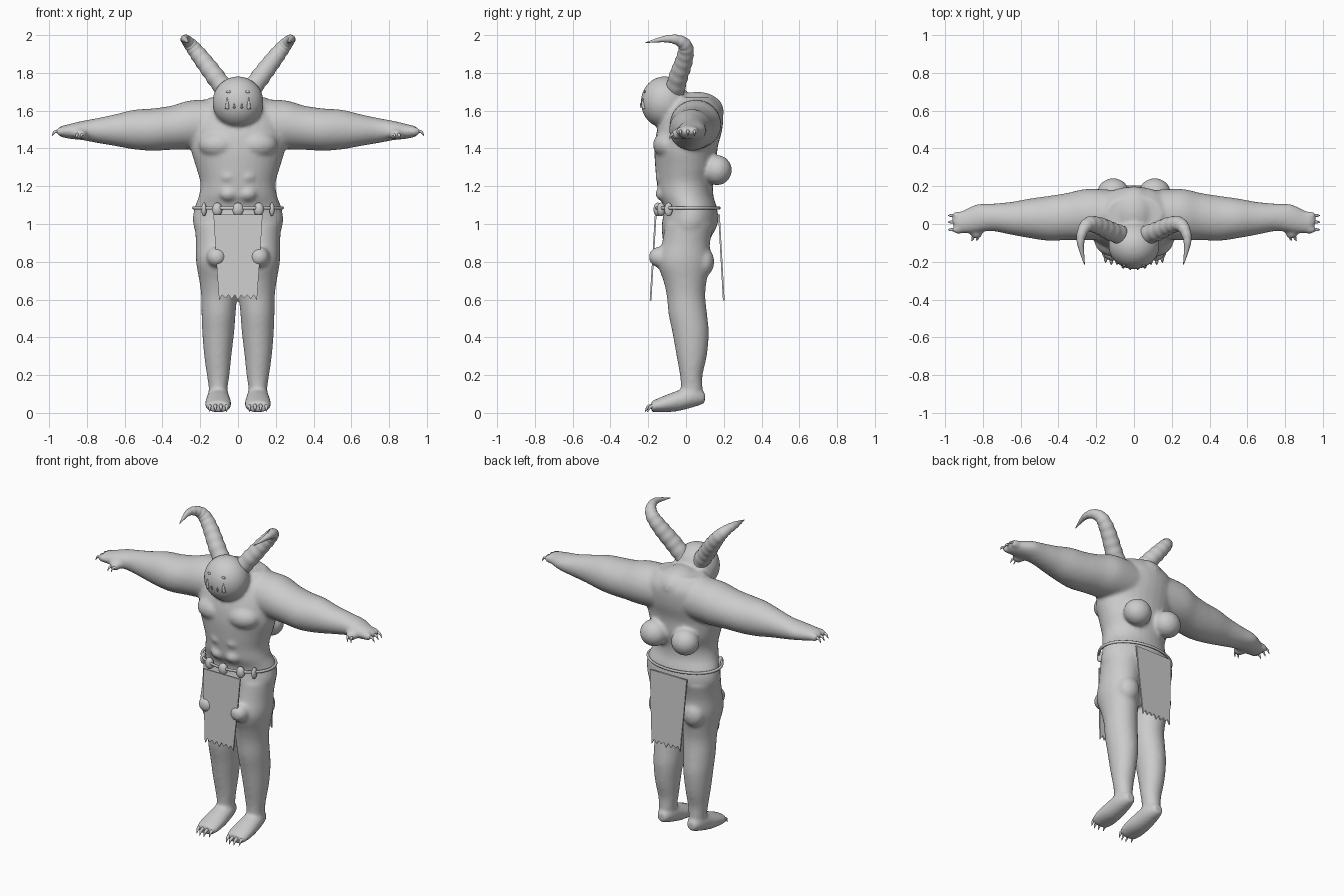
import bpy, bmesh, math
from mathutils import Vector, Matrix

if bpy.data.objects.get("Cube"):
    bpy.data.objects.remove(bpy.data.objects["Cube"], do_unlink=True)

grey = bpy.data.materials.new("plain grey")
grey.use_nodes = True
grey.diffuse_color = (0.6, 0.6, 0.6, 1)
grey.node_tree.nodes["Principled BSDF"].inputs["Base Color"].default_value = (0.6, 0.6, 0.6, 1)


def finish(bm, name, smooth=True):
    bmesh.ops.recalc_face_normals(bm, faces=bm.faces)
    for f in bm.faces:
        f.smooth = smooth
    mesh = bpy.data.meshes.new(name)
    bm.to_mesh(mesh)
    bm.free()
    mesh.materials.append(grey)
    ob = bpy.data.objects.new(name, mesh)
    bpy.context.collection.objects.link(ob)
    return ob


def spline(rows, steps):
    """Catmull-Rom interpolation of equal-length rows."""
    out = []
    for i in range(len(rows) - 1):
        a, b, c, d = rows[max(i - 1, 0)], rows[i], rows[i + 1], rows[min(i + 2, len(rows) - 1)]
        for k in range(steps):
            t = k / steps
            out.append([q + t * (r - p) / 2 + t * t * (p - 2.5 * q + 2 * r - s / 2)
                        + t ** 3 * (1.5 * (q - r) + (s - p) / 2) for p, q, r, s in zip(a, b, c, d)])
    return out + [list(rows[-1])]


def skin(bm, rings):
    loops = [[bm.verts.new(p) for p in ring] for ring in rings]
    n = len(loops[0])
    for a, b in zip(loops, loops[1:]):
        for i in range(n):
            bm.faces.new((a[i], a[(i + 1) % n], b[(i + 1) % n], b[i]))
    bm.faces.new(loops[0][::-1])
    bm.faces.new(loops[-1])


def loft(bm, rows, place, sides=32):
    """Elliptical sections: position, two centre coordinates, two radii."""
    angles = [math.tau * i / sides for i in range(sides)]
    skin(bm, [[place(p, a + ra * math.cos(t), b + rb * math.sin(t)) for t in angles]
              for p, a, b, ra, rb in spline(rows, 4)])


def tube(bm, rows, steps=4, sides=12, ridge=0.0):
    """Round tube through x, y, z, radius rows, optionally ringed."""
    pts = spline(rows, steps)
    rings = []
    for i, (x, y, z, r) in enumerate(pts):
        ahead, behind = pts[min(i + 1, len(pts) - 1)], pts[max(i - 1, 0)]
        q = (Vector(ahead[:3]) - Vector(behind[:3])).to_track_quat('Z', 'Y')
        r *= 1 + ridge * math.cos(math.tau * i / 4)
        rings.append([Vector((x, y, z)) + q @ Vector((r * math.cos(t), r * math.sin(t), 0))
                      for t in (math.tau * k / sides for k in range(sides))])
    skin(bm, rings)


def blob(bm, centre, radii):
    m = Matrix.Translation(centre) @ Matrix.Diagonal((*radii, 1))
    bmesh.ops.create_uvsphere(bm, u_segments=24, v_segments=16, radius=1, matrix=m)


# Body: overlapping volumes fused into one soft skin
bm = bmesh.new()
torso = [(.75, 0, 0, .12, .08), (.9, 0, 0, .2, .12), (1.0, 0, .02, .238, .148),
         (1.08, 0, .025, .232, .14), (1.15, 0, 0, .207, .145), (1.22, 0, -.005, .2, .15),
         (1.3, 0, 0, .222, .163), (1.4, 0, 0, .25, .167), (1.5, 0, .02, .25, .172),
         (1.6, 0, .045, .22, .15), (1.67, 0, .05, .15, .1)]
leg = [(.08, .105, .03, .05, .055), (.14, .105, .03, .051, .058), (.2, .105, .028, .06, .06),
       (.3, .107, .03, .072, .08), (.42, .105, .025, .084, .096), (.52, .103, .01, .09, .102),
       (.62, .1, 0, .095, .102), (.7, .105, -.005, .1, .115), (.8, .11, -.012, .112, .14),
       (.9, .11, 0, .113, .127), (1.0, .11, .02, .12, .13)]
foot = [(.1, .105, .08, .03, .03), (.04, .105, .085, .055, .055), (-.05, .105, .062, .066, .054),
        (-.13, .105, .044, .07, .041), (-.185, .105, .032, .06, .029)]
arm = [(.1, .05, 1.53, .13, .13), (.25, .05, 1.525, .136, .13), (.35, .04, 1.51, .125, .117),
       (.45, .03, 1.5, .119, .112), (.55, .03, 1.5, .105, .105), (.65, .03, 1.497, .087, .084),
       (.75, .035, 1.495, .073, .065), (.83, .03, 1.495, .075, .05), (.9, .012, 1.49, .062, .038),
       (.94, .005, 1.49, .05, .028)]
finger_y = (.045, .01, -.03)
toe_x = (.06, .09, .12, .15)
loft(bm, torso, lambda p, a, b: (a, b, p))
blob(bm, (0, -.113, 1.645), (.136, .127, .137))
blob(bm, (0, .06, 1.6), (.12, .14, .1))
for s in (1, -1):
    loft(bm, leg, lambda p, a, b: (s * a, b, p))
    loft(bm, foot, lambda p, a, b: (s * a, p, b))
    loft(bm, arm, lambda p, a, b: (s * p, a, b))
    blob(bm, (s * .112, -.14, .825), (.055, .058, .055))    # knobs on the thighs
    blob(bm, (s * .12, .09, .8), (.07, .06, .08))
    blob(bm, (s * .11, .165, 1.285), (.085, .078, .08))     # back lobes
    blob(bm, (s * .1, -.09, 1.42), (.11, .085, .075))       # chest
    for z in (1.16, 1.25):
        blob(bm, (s * .05, -.12, z), (.05, .042, .04))      # belly muscles
    for y in finger_y:
        blob(bm, (s * .93, y, 1.49), (.038, .022, .025))
    blob(bm, (s * .835, -.045, 1.475), (.035, .036, .028))  # thumb
body = finish(bm, "body")
remesh = body.modifiers.new("fuse", 'REMESH')
remesh.mode = 'VOXEL'
remesh.voxel_size = 0.01
remesh.use_smooth_shade = True
relax = body.modifiers.new("soften", 'SMOOTH')
relax.factor = 0.5
relax.iterations = 10

# Horns, face and claws on both sides
horn = [(.06, -.06, 1.70, .05), (.12, -.04, 1.78, .05), (.18, -.012, 1.86, .046),
        (.235, .0, 1.93, .039), (.268, -.03, 1.968, .03), (.283, -.1, 1.98, .019),
        (.262, -.215, 1.96, .002)]


def face_y(x, z):
    return -.113 - .125 * math.sqrt(max(0, 1 - (x / .136) ** 2 - ((z - 1.645) / .137) ** 2))


for s, side in ((1, "left"), (-1, "right")):
    bm = bmesh.new()
    tube(bm, [(s * x, y, z, r) for x, y, z, r in horn], steps=8, sides=24, ridge=.035)
    finish(bm, side + "_horn")

    bm = bmesh.new()
    blob(bm, (s * .05, face_y(.05, 1.7), 1.7), (.013, .006, .007))
    finish(bm, side + "_eye")

    bm = bmesh.new()
    for x, low, high, r in ((.057, 1.61, 1.67, .011), (.02, 1.615, 1.64, .006)):
        tube(bm, [(s * x, face_y(x, low), low, r), (s * x, face_y(x, low) - .006, (low + high) / 2, r * .7),
                  (s * x, face_y(x, high) - .004, high, .001)])
    finish(bm, side + "_tusks")

    bm = bmesh.new()
    for y in finger_y:
        tube(bm, [(s * .95, y, 1.492, .009), (s * .972, y, 1.487, .007), (s * .985, y, 1.465, .001)])
    for x in (.825, .85):
        tube(bm, [(s * x, -.065, 1.475, .009), (s * (x + .005), -.08, 1.468, .006),
                  (s * (x + .012), -.088, 1.448, .001)])
    finish(bm, side + "_hand_claws")

    bm = bmesh.new()
    for x in toe_x:
        back = .012 if x in (toe_x[0], toe_x[-1]) else 0
        tube(bm, [(s * x, -.17 + back, .038, .011), (s * x, -.2 + back, .032, .009),
                  (s * x, -.217 + back, .004, .001)])
    finish(bm, side + "_toe_claws")

# Waist cord and its beads
bpy.ops.mesh.primitive_torus_add(major_segments=64, minor_segments=10, major_radius=1,
                                 minor_radius=.035, location=(0, .01, 1.085))
cord = bpy.context.object
cord.name = "waist_cord"
cord.scale = (.235, .167, .25)
cord.data.materials.append(grey)
bpy.ops.object.shade_smooth()

bm = bmesh.new()
for x, width in ((-.18, .014), (-.11, .027), (0, .03), (.11, .027), (.18, .014)):
    y = .01 - .16 * math.sqrt(1 - (x / .235) ** 2)
    blob(bm, (x, y, 1.077), (width, .022, .036))
finish(bm, "waist_beads")


# Hanging cloths with ragged lower edges
def cloth(name, y_top, y_bottom):
    bm = bmesh.new()
    teeth = 12
    hem = [(-.1 + .2 * i / teeth, .595 + (.03 if i % 2 else .006 * (i % 3))) for i in range(teeth + 1)]
    outline = [(.13, 1.05), (-.13, 1.05), (-.118, .85)] + hem + [(.118, .85)]
    verts = [bm.verts.new((x, y_bottom + (y_top - y_bottom) * (z - .6) / .45, z)) for x, z in outline]
    face = bm.faces.new(verts)
    new = bmesh.ops.extrude_face_region(bm, geom=[face])["geom"]
    bmesh.ops.translate(bm, verts=[v for v in new if isinstance(v, bmesh.types.BMVert)], vec=(0, .009, 0))
    finish(bm, name, smooth=False)


cloth("front_cloth", -.165, -.192)
cloth("back_cloth", .17, .195)
